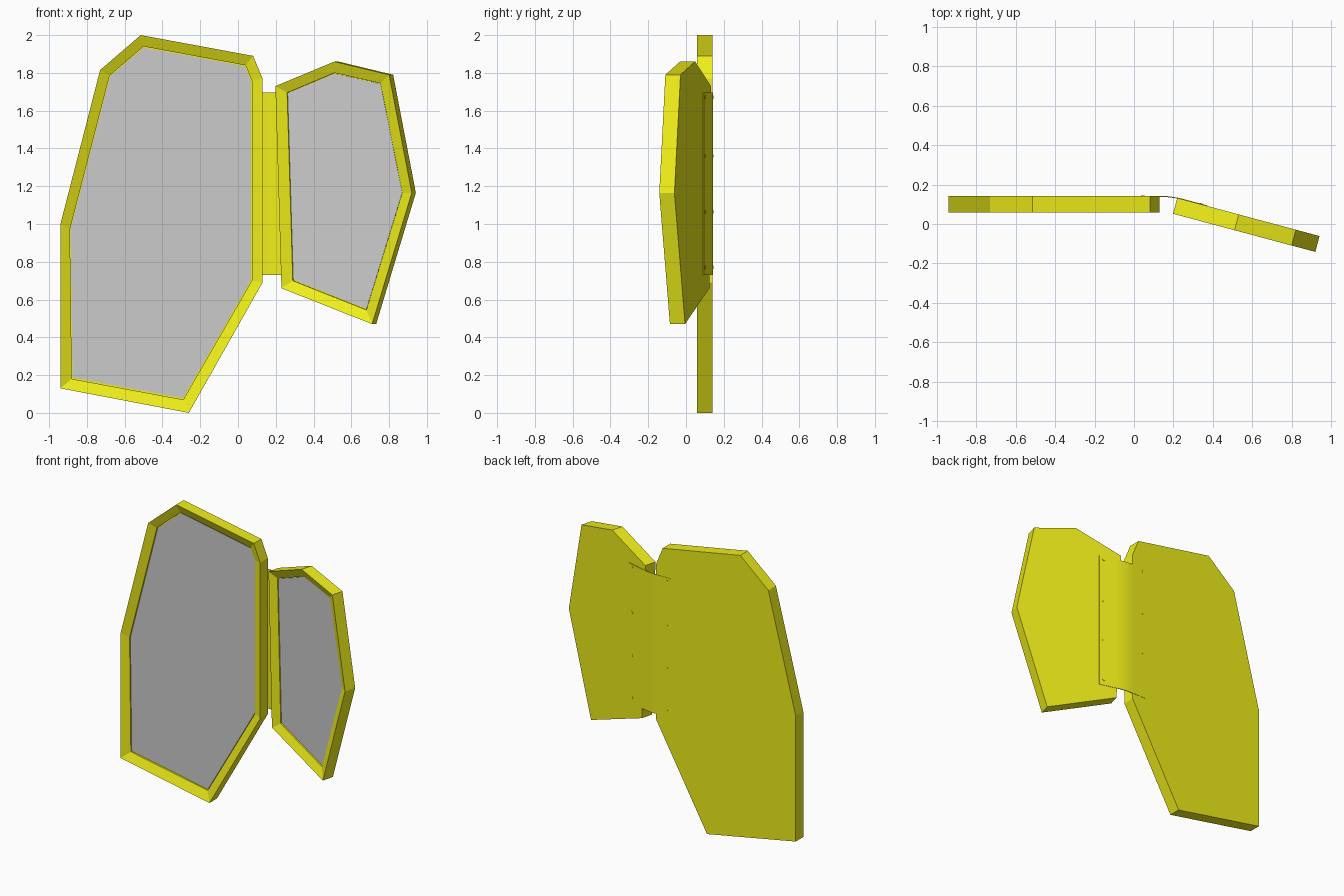
import bpy, bmesh
from math import radians, cos
from mathutils import Matrix, Vector

if "Cube" in bpy.data.objects:
    bpy.data.objects.remove(bpy.data.objects["Cube"])

yellow = bpy.data.materials.new("yellow_paint")
yellow.diffuse_color = (0.87, 0.86, 0.01, 1)
yellow.use_nodes = True
yellow.node_tree.nodes["Principled BSDF"].inputs["Base Color"].default_value = yellow.diffuse_color
TILT = radians(-15)
THICK = 0.083


def finish(name, bm, matrix, material=None):
    bmesh.ops.recalc_face_normals(bm, faces=bm.faces)
    mesh = bpy.data.meshes.new(name)
    bm.to_mesh(mesh)
    bm.free()
    obj = bpy.data.objects.new(name, mesh)
    obj.matrix_world = matrix
    bpy.context.collection.objects.link(obj)
    if material:
        mesh.materials.append(material)
    return obj


def loft(name, loops, matrix, material=None):
    """Skin a stack of (outline, depth) loops and cap both ends."""
    bm = bmesh.new()
    rings = [[bm.verts.new((x, y, z)) for x, z in pts] for pts, y in loops]
    for a, b in zip(rings, rings[1:]):
        for i in range(len(a)):
            j = (i + 1) % len(a)
            bm.faces.new((a[i], a[j], b[j], b[i]))
    bm.faces.new(rings[0])
    bm.faces.new(rings[-1])
    return finish(name, bm, matrix, material)


def panel(side, outer, inner, matrix):
    # tray with a rim sloping inward, then a small step down to the floor
    loft(side + "_frame", [(outer, THICK), (outer, 0), (inner, 0.025), (inner, 0.036)],
         matrix, yellow)
    # mirror sheet lying in the tray
    c = Vector((sum(p[0] for p in inner), sum(p[1] for p in inner))) / len(inner)
    sheet = [tuple(c + (Vector(p) - c) * 0.993) for p in inner]
    loft(side + "_mirror", [(sheet, 0.030), (sheet, 0.040)], matrix)


# Large flat panel
left_outer = [(-0.94, 0.13), (-0.26, 0.0), (0.13, 0.69), (0.13, 1.77),
              (0.08, 1.89), (-0.515, 2.0), (-0.73, 1.815), (-0.94, 1.0)]
left_inner = [(-0.88, 0.18), (-0.29, 0.07), (0.073, 0.70), (0.073, 1.76),
              (0.04, 1.84), (-0.50, 1.94), (-0.68, 1.785), (-0.89, 0.97)]
panel("left", left_outer, left_inner, Matrix.Translation((0, 0.058, 0)))

# Small panel angled toward the viewer (outlines as seen from the front)
X0 = 0.198
right_outer = [(0.23, 0.66), (0.71, 0.47), (0.92, 1.165),
               (0.80, 1.79), (0.51, 1.86), (0.198, 1.73)]
right_inner = [(0.29, 0.70), (0.68, 0.545), (0.87, 1.165),
               (0.755, 1.745), (0.51, 1.80), (0.26, 1.695)]
unfold = lambda pts, s: [((x - X0 - s) / cos(TILT), z) for x, z in pts]
right_matrix = Matrix.Translation((X0, 0.052, 0)) @ Matrix.Rotation(TILT, 4, 'Z')
panel("right", unfold(right_outer, 0), unfold(right_inner, 0.0065), right_matrix)

# Thin bent hinge plate across the backs of both panels
path = [Vector((0.02, 0.140)), Vector((0.13, 0.140))]
a, ctrl = path[-1], Vector((0.195, 0.140))
end = right_matrix @ Vector((0.05, THICK, 0))
b = Vector((end.x, end.y))
for i in range(1, 7):
    t = i / 6
    path.append(a * (1 - t) ** 2 + ctrl * 2 * t * (1 - t) + b * t * t)
tip = right_matrix @ Vector((0.158, THICK, 0))
path.append(Vector((tip.x, tip.y)))
section = [(p.x, p.y + 0.003) for p in path] + [(p.x, p.y - 0.002) for p in reversed(path)]
bm = bmesh.new()
rings = [[bm.verts.new((x, y, z)) for x, y in section] for z in (0.73, 1.695)]
n, m = len(section), len(path)
for i in range(n):
    j = (i + 1) % n
    bm.faces.new((rings[0][i], rings[0][j], rings[1][j], rings[1][i]))
for r in rings:
    for i in range(m - 1):
        bm.faces.new((r[i], r[i + 1], r[n - 2 - i], r[n - 1 - i]))
finish("hinge_plate", bm, Matrix(), yellow)

# Flat screw heads in two rows
for side, base in (("left", Matrix.Translation((0.045, 0.1425, 0))),
                   ("right", right_matrix @ Matrix.Translation((0.125, THICK + 0.0025, 0)))):
    bm = bmesh.new()
    for z in (0.77, 1.065, 1.36, 1.67):
        bmesh.ops.create_cone(bm, cap_ends=True, segments=10, radius1=0.009, radius2=0.009,
                              depth=0.005, matrix=Matrix.Translation((0, 0, z)) @
                              Matrix.Rotation(radians(90), 4, 'X'))
    finish(side + "_hinge_screws", bm, base, yellow)
